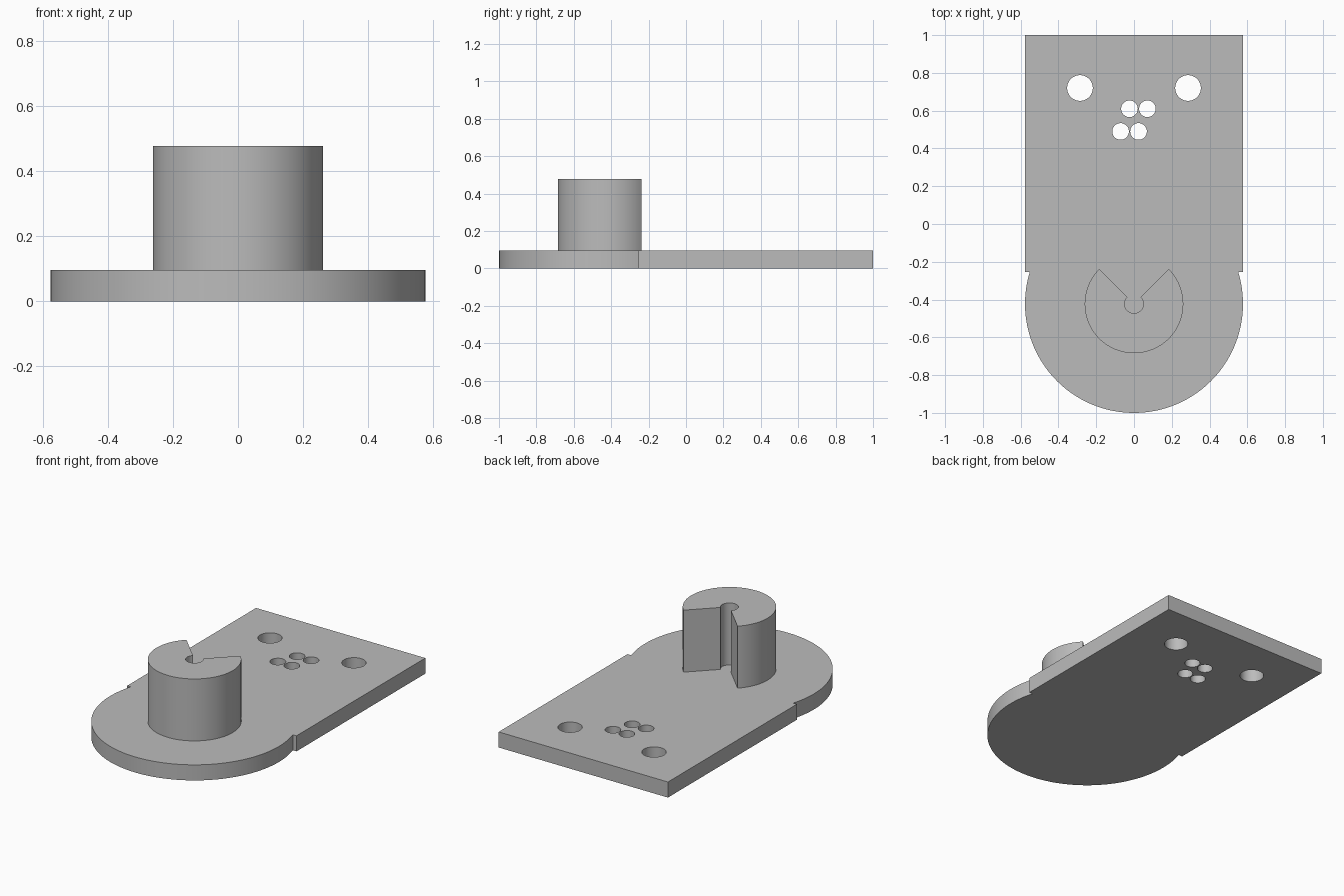
import bpy, bmesh
from math import sin, cos, asin, pi, radians

cube = bpy.data.objects.get("Cube")
if cube:
    bpy.data.objects.remove(cube, do_unlink=True)

grey = bpy.data.materials.new("plain grey")
grey.use_nodes = True
colour = (0.5, 0.5, 0.5, 1)
grey.diffuse_color = colour
grey.node_tree.nodes["Principled BSDF"].inputs["Base Color"].default_value = colour

AXIS_Y = -0.423
RADIUS = 0.577
THICK = 0.096
TOP = 0.478
SHOULDER_Y = -0.255


def arc(x, y, r, start, end, steps):
    """Points along an arc, both ends included."""
    angles = [start + (end - start) * i / steps for i in range(steps + 1)]
    return [(x + r * cos(a), y + r * sin(a)) for a in angles]


def extrude_profile(name, loops, z0, z1):
    """Solid from an outline, with any further loops as holes."""
    bm = bmesh.new()
    edges = []
    for loop in loops:
        verts = [bm.verts.new((x, y, z0)) for x, y in loop]
        edges += [bm.edges.new((v, verts[i - 1])) for i, v in enumerate(verts)]
    bmesh.ops.triangle_fill(bm, edges=edges, use_beauty=True, normal=(0, 0, 1))
    result = bmesh.ops.extrude_face_region(bm, geom=bm.faces[:], use_keep_orig=True)
    top = [v for v in result["geom"] if isinstance(v, bmesh.types.BMVert)]
    bmesh.ops.translate(bm, verts=top, vec=(0, 0, z1 - z0))
    bmesh.ops.recalc_face_normals(bm, faces=bm.faces[:])
    mesh = bpy.data.meshes.new(name)
    bm.to_mesh(mesh)
    bm.free()
    mesh.materials.append(grey)
    obj = bpy.data.objects.new(name, mesh)
    bpy.context.collection.objects.link(obj)
    bpy.ops.object.select_all(action="DESELECT")
    obj.select_set(True)
    bpy.context.view_layer.objects.active = obj
    bpy.ops.object.shade_smooth_by_angle(angle=radians(30))
    return obj


# Base plate: rounded front, small shoulders, square back, drilled holes
lift = asin((SHOULDER_Y - AXIS_Y) / RADIUS)
outline = arc(0, AXIS_Y, RADIUS, pi - lift, 2 * pi + lift, 96)
outline += [(RADIUS, SHOULDER_Y), (RADIUS, 1), (-RADIUS, 1), (-RADIUS, SHOULDER_Y)]
holes = [(-0.286, 0.72, 0.068), (0.286, 0.72, 0.068)]
for x, y in ((-0.024, 0.61), (0.071, 0.61), (-0.071, 0.49), (0.024, 0.49)):
    holes.append((x, y, 0.044))
hole_loops = [arc(x, y, r, 0, 2 * pi, 48)[:-1] for x, y, r in holes]
extrude_profile("base_plate", [outline] + hole_loops, 0, THICK)

# Post: cylinder with a quarter wedge and a central bore removed
start, end = radians(135), radians(405)
post = arc(0, AXIS_Y, 0.261, start, end, 72) + arc(0, AXIS_Y, 0.05, end, start, 36)
extrude_profile("slotted_post", [post], THICK, TOP)
